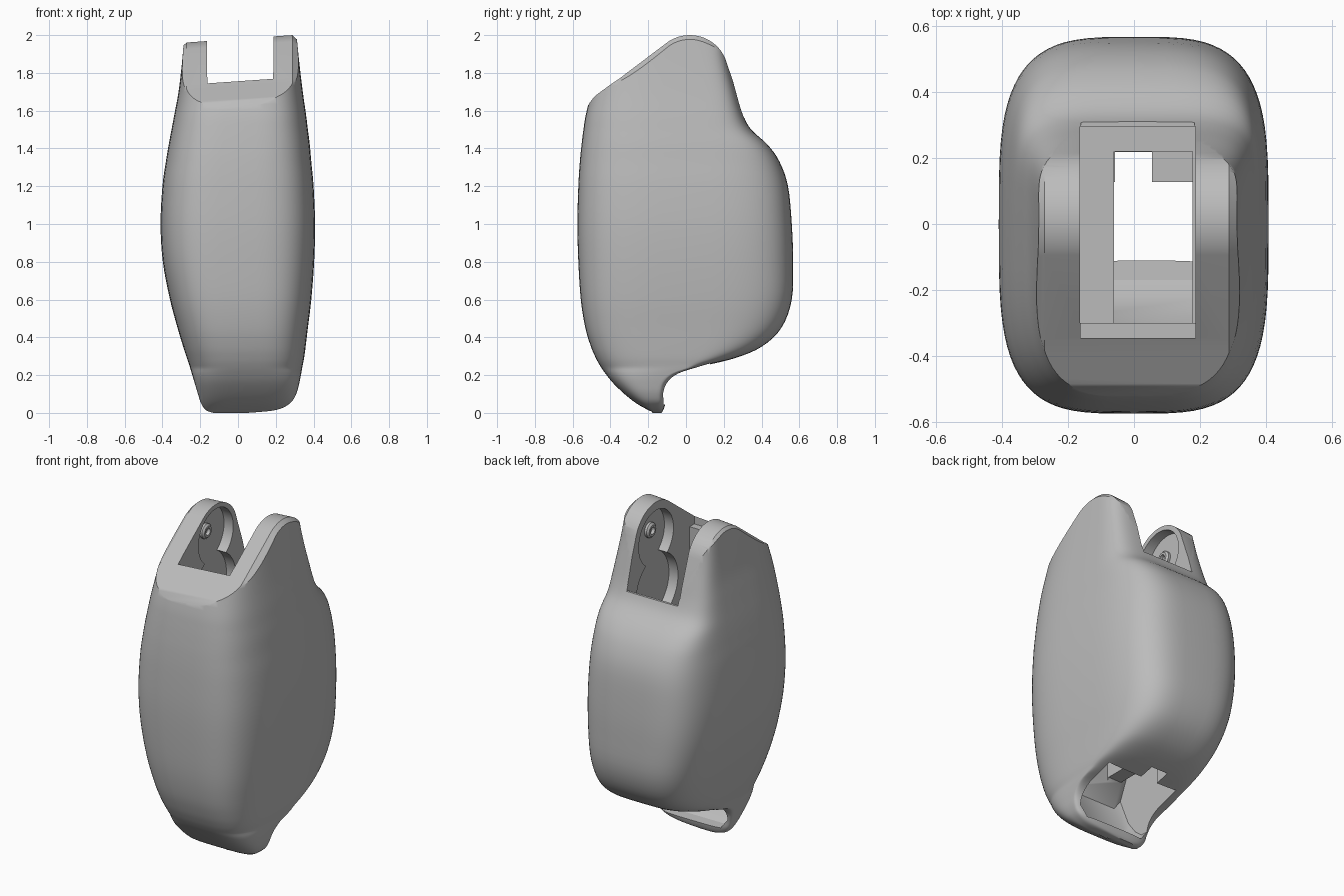
import bpy
import bmesh
import math

cube = bpy.data.objects.get("Cube")
if cube:
    bpy.data.objects.remove(cube, do_unlink=True)

grey = bpy.data.materials.new("matt grey")
grey.use_nodes = True
grey.diffuse_color = (0.5, 0.5, 0.5, 1)
grey.node_tree.nodes["Principled BSDF"].inputs["Base Color"].default_value = (0.5, 0.5, 0.5, 1)


def loft(name, rings):
    """Closed solid skinned through rings of equal point count."""
    bm = bmesh.new()
    loops = [[bm.verts.new(p) for p in ring] for ring in rings]
    count = len(loops[0])
    for low, high in zip(loops, loops[1:]):
        for i in range(count):
            j = (i + 1) % count
            bm.faces.new((low[i], low[j], high[j], high[i]))
    bm.faces.new(loops[0][::-1])
    bm.faces.new(loops[-1])
    bmesh.ops.recalc_face_normals(bm, faces=bm.faces)
    mesh = bpy.data.meshes.new(name)
    bm.to_mesh(mesh)
    bm.free()
    mesh.materials.append(grey)
    obj = bpy.data.objects.new(name, mesh)
    bpy.context.collection.objects.link(obj)
    return obj


def prism(name, outline, stations):
    """Side outline (y, z) swept along x; each station is (x, lift)."""
    return loft(name, [[(x, y, z + lift) for y, z in outline] for x, lift in stations])


def box(name, x0, x1, y0, y1, z0, z1):
    outline = [(y0, z0), (y1, z0), (y1, z1), (y0, z1)]
    return prism(name, outline, [(x0, 0), (x1, 0)])


def arc(y, z, radius, start, end, steps):
    angles = [math.radians(start + (end - start) * i / steps) for i in range(steps + 1)]
    return [(y + radius * math.cos(a), z + radius * math.sin(a)) for a in angles]


def smooth_rows(rows, steps):
    """Catmull-Rom interpolation of whole table rows."""
    result = []
    last = len(rows) - 1
    for i in range(last):
        a, b, c, d = rows[max(i - 1, 0)], rows[i], rows[i + 1], rows[min(i + 2, last)]
        for s in range(steps):
            t = s / steps
            result.append([
                q + t / 2 * (r - p + t * (2 * p - 5 * q + 4 * r - w + t * (3 * (q - r) + w - p)))
                for p, q, r, w in zip(a, b, c, d)])
    return result + [rows[last]]


def section(z, front, back, left, right, segments=80):
    """Horizontal rounded outline; front and back halves have their own depth."""
    blend = min(max((z - 1.2) / 0.5, 0), 1)
    back_power = 3.6 + 1.6 * blend * blend * (3 - 2 * blend)
    middle = min(0, back - 0.05)
    ring = []
    for i in range(segments):
        a = math.tau * i / segments
        behind = math.sin(a) > 0
        power = back_power if behind else 3.6
        depth = back - middle if behind else middle - front
        u = math.copysign(abs(math.cos(a)) ** (2 / power), math.cos(a))
        v = math.copysign(abs(math.sin(a)) ** (2 / power), math.sin(a))
        ring.append(((left + right) / 2 + u * (right - left) / 2, middle + v * depth, z))
    return ring


def boolean(target, cutter, operation="DIFFERENCE"):
    cutter.hide_render = True
    cutter.hide_viewport = True
    mod = target.modifiers.new(cutter.name, "BOOLEAN")
    mod.operation = operation
    mod.solver = "EXACT"
    mod.object = cutter


def finish(obj):
    """Bake the modifiers and shade smooth with sharp edges kept."""
    if obj.modifiers:
        graph = bpy.context.evaluated_depsgraph_get()
        mesh = bpy.data.meshes.new_from_object(obj.evaluated_get(graph))
        obj.modifiers.clear()
        obj.data = mesh
    bpy.ops.object.select_all(action="DESELECT")
    obj.select_set(True)
    bpy.context.view_layer.objects.active = obj
    bpy.ops.object.shade_smooth_by_angle(angle=math.radians(32))


# Outer shell: height, front, back, -x edge, +x edge
rows = [
    (0.0, -.165, -.13, -.13, .05),
    (.015, -.2, -.12, -.17, .2),
    (.05, -.262, -.11, -.195, .275),
    (.1, -.326, -.108, -.212, .308),
    (.16, -.388, -.09, -.23, .325),
    (.21, -.428, -.03, -.245, .335),
    (.25, -.455, .1, -.257, .342),
    (.29, -.477, .26, -.27, .35),
    (.35, -.503, .4, -.29, .358),
    (.45, -.533, .505, -.32, .37),
    (.6, -.557, .56, -.36, .388),
    (.8, -.57, .567, -.398, .403),
    (1.0, -.575, .56, -.41, .408),
    (1.2, -.57, .54, -.4, .4),
    (1.33, -.562, .495, -.382, .388),
    (1.42, -.553, .432, -.367, .38),
    (1.5, -.543, .345, -.352, .37),
    (1.58, -.53, .302, -.337, .36),
    (1.7, -.5, .266, -.315, .343),
    (1.85, -.46, .228, -.297, .325),
    (2.05, -.42, .19, -.28, .305),
]
shell = loft("outer_shell", [section(*row) for row in smooth_rows(rows, 4)])

# Sloped front shelf and rounded ear tops, tilted sideways with chamfered flanks
top_outline = [(-.8, -1), (-.8, 1.3), (-.56, 1.55), (-.52, 1.62), (-.485, 1.66), (-.35, 1.752)]
top_outline += arc(.02, 1.775, .205, 124, 15, 24)
top_outline += [(.3, 1.6), (.8, 1.6), (.8, -1)]
stations = [(-.5, -.23), (-.272, -.019), (.288, .02), (.5, -.18)]
boolean(shell, prism("top_trim", top_outline, stations), "INTERSECT")

# Slot between the ears, open at the back, narrowing lower down
boolean(shell, box("ear_slot", -.163, .187, -.3, .295, 1.2, 2.3))
boolean(shell, box("front_step", -.162, .186, -.345, 0, 1.72, 2.3))
boolean(shell, box("back_opening", -.16, .184, 0, .7, 1.56, 2.3))
boolean(shell, box("inner_shaft", -.06, .178, -.3, .22, .35, 1.3))

# Round joint recesses on the inside of both ears
for name, y, z, radius in (("joint_recess", .02, 1.775, .167), ("lower_recess", .01, 1.47, .2)):
    circle = arc(y, z, radius, 0, 352.5, 47)
    boolean(shell, prism(name, circle, [(-.225, 0), (.248, 0)]))

# Hollow that opens underneath, behind the lower lip, with a notch at its rear
hollow = [(.13, .08), (.125, .48), (-.29, .48), (-.35, .34), (-.28, .17),
          (-.22, .09), (-.17, .05), (-.05, .04)]
boolean(shell, prism("bottom_hollow", hollow, [(-.195, .06), (-.15, 0), (.235, 0), (.285, .06)]))
boolean(shell, box("bottom_notch", -.058, .055, 0, .218, .1, .5))
finish(shell)

# Ring-shaped bolt bosses inside the ears
boss_profile = [(-.01, .045), (.014, .045), (.024, .034), (.024, .021), (.004, .021)]
for name, wall, direction in (("right_bolt_boss", -.225, 1), ("left_bolt_boss", .248, -1)):
    boss = loft(name, [[(wall + direction * depth, y, z)
                        for y, z in arc(0, 1.8, radius, 0, 345, 23)]
                       for depth, radius in boss_profile])
    finish(boss)
